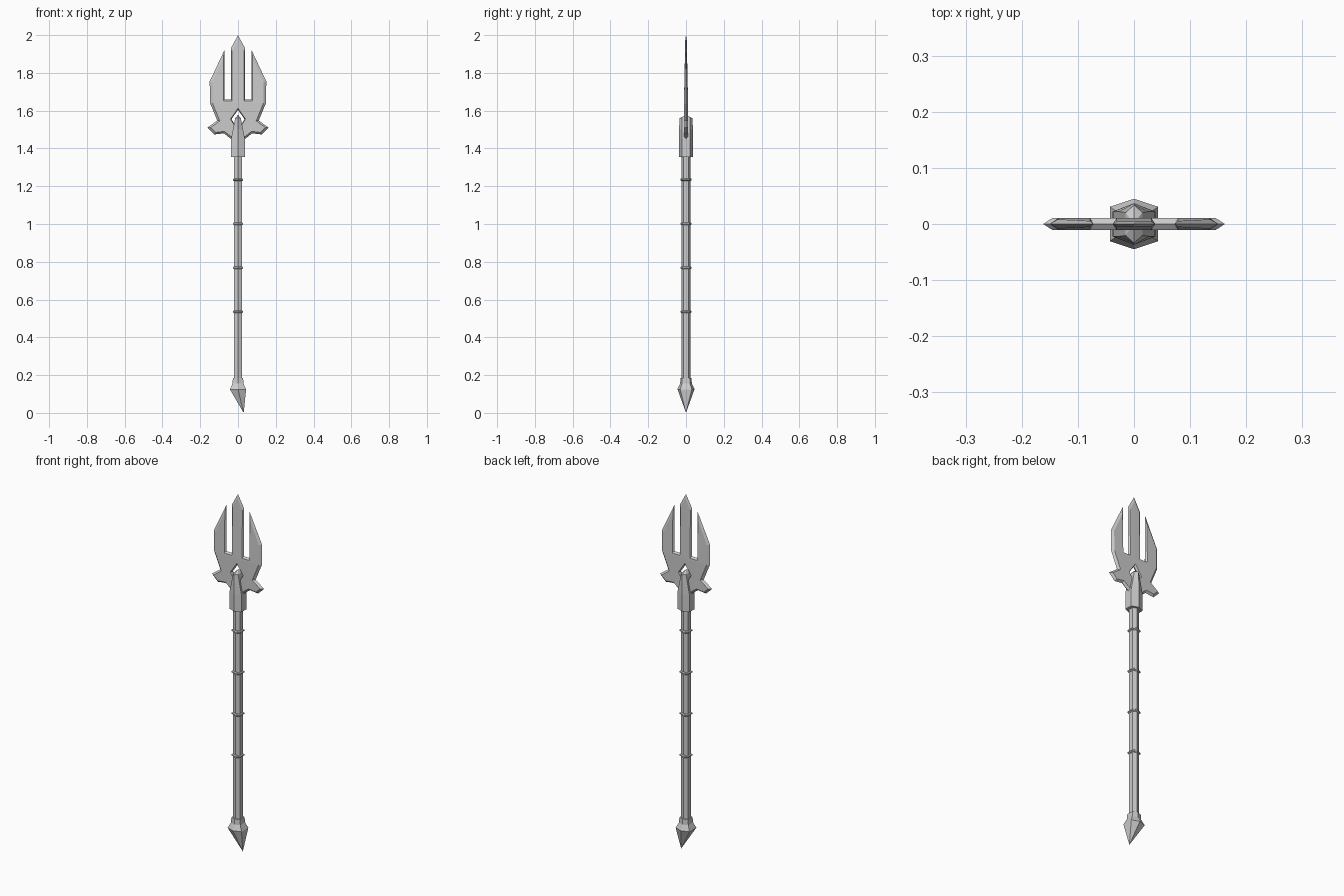
import bpy, bmesh
from mathutils import Vector

if "Cube" in bpy.data.objects:
    bpy.data.objects.remove(bpy.data.objects["Cube"])


def finish(name, bm):
    bmesh.ops.recalc_face_normals(bm, faces=bm.faces)
    me = bpy.data.meshes.new(name)
    bm.to_mesh(me)
    bm.free()
    ob = bpy.data.objects.new(name, me)
    bpy.context.collection.objects.link(ob)
    return ob


def hex_loft(name, sections, tip=None, ridge=0.6):
    """Loft of hexagons with ridges facing +-y; each section is (z, half_x, half_y)."""
    bm = bmesh.new()
    rings = []
    for z, rx, ry in sections:
        pts = [(rx, -ry * ridge), (rx, ry * ridge), (0, ry),
               (-rx, ry * ridge), (-rx, -ry * ridge), (0, -ry)]
        rings.append([bm.verts.new((x, y, z)) for x, y in pts])
    for a, b in zip(rings, rings[1:]):
        for i in range(6):
            j = (i + 1) % 6
            bm.faces.new((a[i], a[j], b[j], b[i]))
    bm.faces.new(rings[0])
    if tip:
        t = bm.verts.new(tip)
        for i in range(6):
            bm.faces.new((rings[-1][i], rings[-1][(i + 1) % 6], t))
    else:
        bm.faces.new(rings[-1])
    return finish(name, bm)


def inset(pts, dist):
    """Offset a clockwise outline inward, one distance per edge."""
    out = []
    n = len(pts)
    for i in range(n):
        e1 = (pts[i] - pts[i - 1]).normalized()
        e2 = (pts[(i + 1) % n] - pts[i]).normalized()
        n1, n2 = Vector((e1.y, -e1.x)), Vector((e2.y, -e2.x))
        d1, d2 = dist[i - 1], dist[i]
        det = n1.x * n2.y - n1.y * n2.x
        out.append(pts[i] + Vector(((d1 * n2.y - d2 * n1.y) / det,
                                    (n1.x * d2 - n2.x * d1) / det)))
    return out


# Trident blade: right half outline (x, z) and bevel width of the edge after each point
half = [(0, 2.0, .012), (.038, 1.93, .007), (.038, 1.66, .008), (.072, 1.66, .006),
        (.072, 1.92, .014), (.15, 1.755, .014), (.148, 1.64, .012), (.11, 1.548, .01),
        (.162, 1.51, .012), (.125, 1.474, .01), (.075, 1.48, .01), (.03, 1.445, .008),
        (0, 1.44, 0), (0, 1.50, .005), (.034, 1.555, .005), (0, 1.605, 0)]
rim = [Vector(p[:2]) for p in half]
bevel = [p[2] for p in half]
cap = inset(rim, bevel)
bm = bmesh.new()
for sx in (1, -1):
    edge = [bm.verts.new((sx * p.x, 0, p.y)) for p in rim]
    for sy in (1, -1):
        face = [bm.verts.new((sx * p.x, sy, p.y)) for p in cap]
        bm.faces.new(face)
        for i in range(len(rim)):
            j = (i + 1) % len(rim)
            if bevel[i] > 0:
                bm.faces.new((edge[i], edge[j], face[j], face[i]))
bmesh.ops.remove_doubles(bm, verts=bm.verts, dist=1e-5)
bmesh.ops.bisect_plane(bm, geom=bm.verts[:] + bm.edges[:] + bm.faces[:],
                       plane_co=(0, 0, 1.64), plane_no=(0, 0, 1))
# thin the prongs toward their tips
for v in bm.verts:
    v.co.y *= 0.011 - 0.007 * min(1, max(0, (v.co.z - 1.64) / 0.29))
finish("trident_blade", bm)

# Socket with a clasp that passes up through the blade's hole
hex_loft("socket_clasp", [(1.355, .038, .037), (1.45, .037, .037), (1.50, .027, .037),
                          (1.56, .015, .034)], tip=(0, 0, 1.578))

# Shaft and its rings
hex_loft("shaft", [(.13, .021, .024), (1.37, .021, .024)])
for i in range(4):
    z = .535 + i * .2333
    hex_loft("shaft_ring", [(z - .007, .022, .025), (z - .003, .027, .030),
                            (z + .003, .027, .030), (z + .007, .022, .025)])

# Pommel spike with an off-centre tip
hex_loft("pommel_spike", [(.185, .027, .029), (.155, .029, .031), (.125, .043, .045)],
         tip=(.03, 0, 0), ridge=.68)
